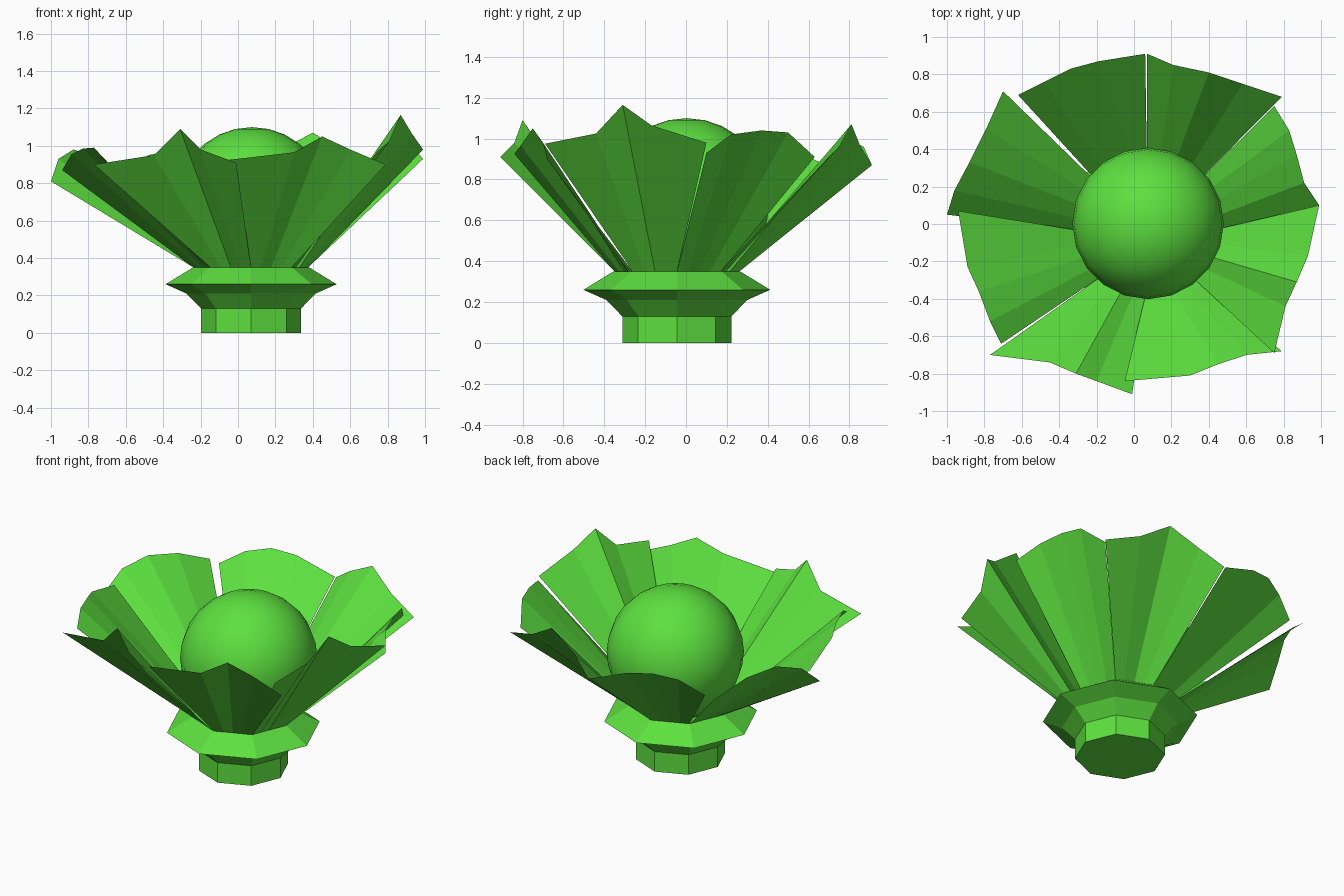
import bpy, math

if "Cube" in bpy.data.objects:
    bpy.data.objects.remove(bpy.data.objects["Cube"])

CX, CY = 0.07, -0.045
green = bpy.data.materials.new("green")
green.diffuse_color = (0.11, 0.75, 0.05, 1)
green.use_nodes = True
green.node_tree.nodes["Principled BSDF"].inputs["Base Color"].default_value = green.diffuse_color


def make(name, verts, faces):
    me = bpy.data.meshes.new(name)
    me.from_pydata(verts, [], faces)
    me.materials.append(green)
    ob = bpy.data.objects.new(name, me)
    bpy.context.collection.objects.link(ob)
    return ob


def octagon(r, z):
    return [(CX + r * math.cos(k * math.pi / 4), CY + r * math.sin(k * math.pi / 4), z)
            for k in range(8)]


# Eight-sided stem with flared collar
profile = [(0.267, 0), (0.267, 0.13), (0.345, 0.21), (0.457, 0.26), (0.31, 0.35)]
verts = [p for r, z in profile for p in octagon(r, z)]
faces = [(8 * i + k, 8 * i + (k + 1) % 8, 8 * i + 8 + (k + 1) % 8, 8 * i + 8 + k)
         for i in range(len(profile) - 1) for k in range(8)]
faces += [tuple(range(7, -1, -1)), tuple(range(32, 40))]
make("stem_and_collar", verts, faces)

# Petal rims, counter-clockwise from +x; each fans up from one collar side
rims = [
    [(.99, .10, .93), (.91, .22, 1.02), (.87, .37, 1.04), (.83, .50, 1.03), (.75, .63, .91)],
    [(.79, .68, .89), (.58, .75, .96), (.40, .81, 1.07), (.21, .85, .97), (.07, .91, .87)],
    [(.06, .91, .87), (-.19, .87, .96), (-.34, .83, .98), (-.48, .76, .95), (-.62, .69, .86)],
    [(-.70, .71, .86), (-.79, .51, .95), (-.88, .33, .98), (-.96, .18, .93), (-1, .05, .81)],
    [(-.94, .07, .87), (-.89, -.23, .955), (-.83, -.36, .985), (-.77, -.52, .99), (-.71, -.64, .92)],
    [(-.77, -.70, .90), (-.45, -.74, .95), (-.31, -.80, 1.09), (-.20, -.84, .98), (-.01, -.91, .91)],
    [(-.05, -.84, .925), (.30, -.81, .965), (.45, -.75, 1.05), (.60, -.70, .98), (.79, -.68, .90)],
    [(.75, -.69, .975), (.81, -.44, 1.025), (.87, -.31, 1.165), (.93, -.17, 1.065), (.99, .10, .98)],
]
ring = octagon(0.30, 0.345)
for i, rim in enumerate(rims):
    a, b = ring[i], ring[(i + 1) % 8]
    base = [tuple(a[c] + (b[c] - a[c]) * t / 4 for c in range(3)) for t in range(5)]
    make(f"petal_{i + 1}", base + rim, [(k, k + 1, k + 6, k + 5) for k in range(4)])

# Smooth ball in the middle
bpy.ops.mesh.primitive_uv_sphere_add(segments=20, ring_count=14, radius=0.405,
                                     location=(0.075, 0.003, 0.695))
ball = bpy.context.object
ball.name = "centre_ball"
ball.data.materials.append(green)
bpy.ops.object.shade_smooth()
